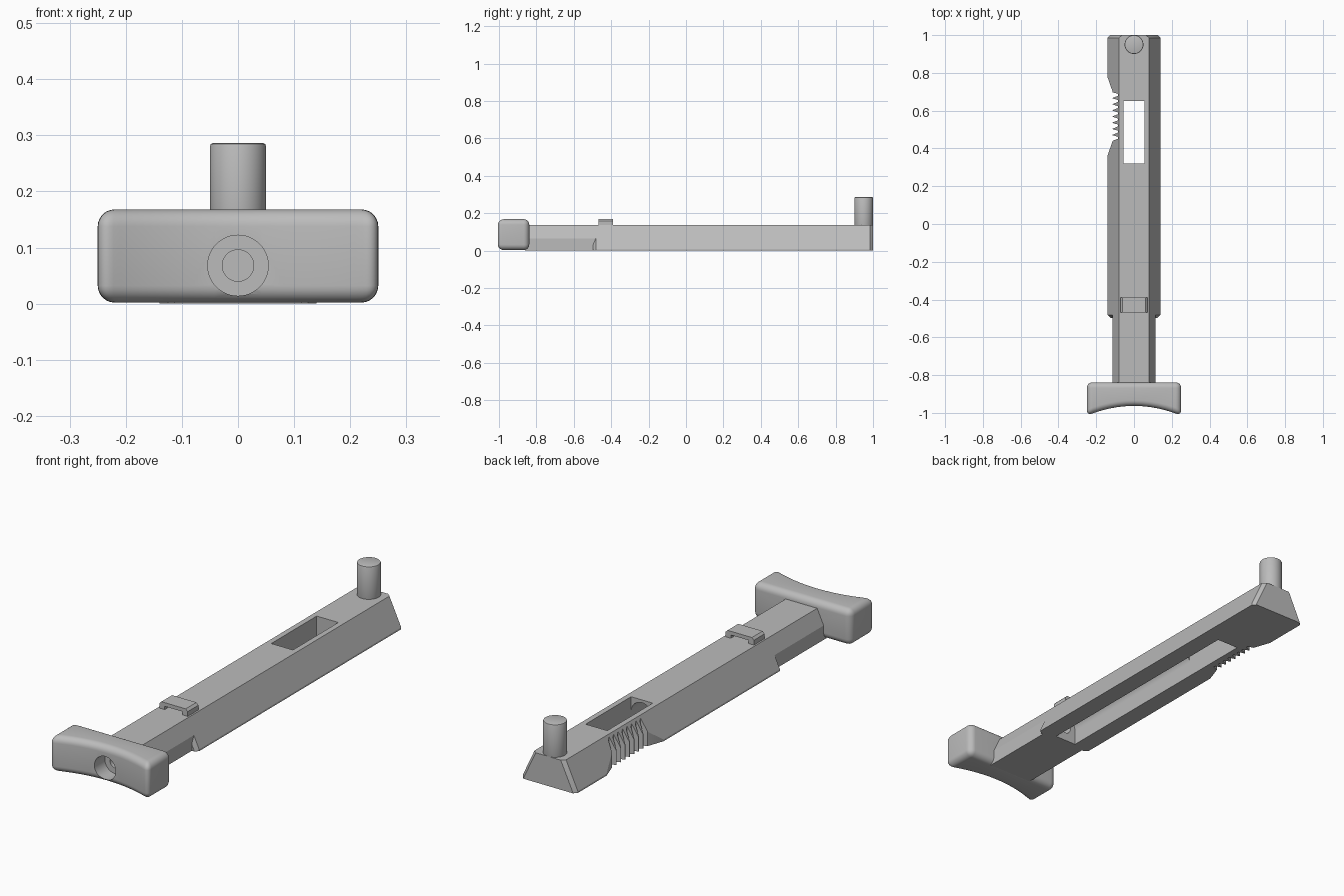
import bpy, bmesh, math
from mathutils import Matrix

if "Cube" in bpy.data.objects:
    bpy.data.objects.remove(bpy.data.objects["Cube"], do_unlink=True)

grey = bpy.data.materials.new("light grey plastic")
grey.use_nodes = True
grey.diffuse_color = (0.5, 0.5, 0.5, 1)
grey.node_tree.nodes["Principled BSDF"].inputs["Base Color"].default_value = grey.diffuse_color


def make(name, bm):
    bmesh.ops.recalc_face_normals(bm, faces=bm.faces[:])
    mesh = bpy.data.meshes.new(name)
    bm.to_mesh(mesh)
    bm.free()
    mesh.materials.append(grey)
    ob = bpy.data.objects.new(name, mesh)
    bpy.context.collection.objects.link(ob)
    return ob


def prism(name, points, axis, start, end):
    """Extrude a closed outline along y (outline in xz) or z (outline in xy)."""
    bm = bmesh.new()
    put = (lambda a, b: (a, start, b)) if axis == "y" else (lambda a, b: (a, b, start))
    face = bm.faces.new([bm.verts.new(put(a, b)) for a, b in points])
    ext = bmesh.ops.extrude_face_region(bm, geom=[face])
    d = end - start
    move = (0, d, 0) if axis == "y" else (0, 0, d)
    bmesh.ops.translate(bm, vec=move, verts=[v for v in ext["geom"] if isinstance(v, bmesh.types.BMVert)])
    return make(name, bm)


def rod(name, radius, axis, start, end, across):
    """Cylinder along y (at height across) or z (at depth across)."""
    ring = [(radius * math.cos(i * math.tau / 48), across + radius * math.sin(i * math.tau / 48))
            for i in range(48)]
    return prism(name, ring, axis, start, end)


def apply(ob, kind, **settings):
    mod = ob.modifiers.new(kind, kind)
    for key, value in settings.items():
        setattr(mod, key, value)
    bpy.context.view_layer.objects.active = ob
    bpy.ops.object.modifier_apply(modifier=mod.name)


def cut(ob, *cutters):
    for c in cutters:
        apply(ob, "BOOLEAN", object=c, operation="DIFFERENCE", solver="EXACT")


def bevel(ob, width, segments):
    apply(ob, "BEVEL", width=width, segments=segments, limit_method="ANGLE",
          angle_limit=math.radians(40), use_clamp_overlap=False)


def mirrored(half):
    return half + [(-x, z) for x, z in reversed(half)]


# Cutters: bore, arched channel, top window, grip notch
HOLE_Z = 0.068
bore = rod("bore_cutter", 0.028, "y", -1.1, -0.4, HOLE_Z)
counterbore = rod("counterbore_cutter", 0.054, "y", -1.1, -0.89, HOLE_Z)
arch = [(0.055 * math.cos(i * math.pi / 24), HOLE_Z + 0.055 * math.sin(i * math.pi / 24))
        for i in range(25)]
channel = prism("channel_cutter", [(-0.055, -0.1)] + [(0.055, -0.1)] + arch, "y", -0.475, 0.65)
window = prism("window_cutter", [(-0.055, 0.32), (0.055, 0.32), (0.055, 0.65), (-0.055, 0.65)],
               "z", -0.1, 0.3)
teeth = 8
pitch = 0.26 / teeth
notch = [(-0.3, 0.36), (-0.141, 0.36), (-0.113, 0.44)]
for i in range(teeth):
    y = 0.44 + i * pitch
    notch += [(-0.085, y + pitch * 0.35), (-0.085, y + pitch * 0.65),
              (-0.113, y + pitch * 0.92), (-0.113, y + pitch)]
notch += [(-0.141, 0.78), (-0.3, 0.78)]
grip = prism("grip_cutter", notch, "z", -0.1, 0.3)

# Housing: tapered bar with chamfered end corners
housing = prism("housing", mirrored([(0.14, 0), (0.14, 0.008), (0.08, 0.136)]), "y", -0.497, 1.0)
bm = bmesh.new()
bm.from_mesh(housing.data)
corners = [e for e in bm.edges
           if abs(e.verts[0].co.y - e.verts[1].co.y) < 0.001
           and abs(e.verts[0].co.z - e.verts[1].co.z) > 0.001]
bmesh.ops.bevel(bm, geom=corners, offset=0.015, segments=1, affect="EDGES")
bm.to_mesh(housing.data)
bm.free()
cut(housing, channel, window, grip, bore)

# Neck: narrower bar behind the handle
neck = prism("neck", mirrored([(0.113, 0), (0.113, 0.0656), (0.08, 0.136)]), "y", -0.86, -0.477)
cut(neck, bore)

# Handle: rounded block with a concave front
front = []
for i in range(13):
    x = -0.25 + i / 24
    front.append((x, -0.963 - 0.04 * (x / 0.22) ** 2))
handle = prism("handle", front + [(0.25, -0.838), (-0.25, -0.838)], "z", 0.002, 0.168)
bevel(handle, 0.03, 6)
cut(handle, counterbore, bore)

# Pin standing at the back end
pin = rod("pin", 0.05, "z", 0.1, 0.286, 0.95)
bevel(pin, 0.005, 2)

# Loop on top of the housing, open from front to back
loop = prism("top_loop", mirrored([(0.045, 0.151), (0.045, 0.13), (0.072, 0.13),
                                   (0.072, 0.158), (0.062, 0.168)]), "y", -0.468, -0.39)

for c in (bore, counterbore, channel, window, grip):
    bpy.data.objects.remove(c, do_unlink=True)

# Smooth shading on round surfaces, sharp elsewhere
for ob in (housing, neck, handle, pin, loop):
    bpy.ops.object.select_all(action="DESELECT")
    ob.select_set(True)
    bpy.context.view_layer.objects.active = ob
    bpy.ops.object.shade_smooth_by_angle(angle=math.radians(25))
